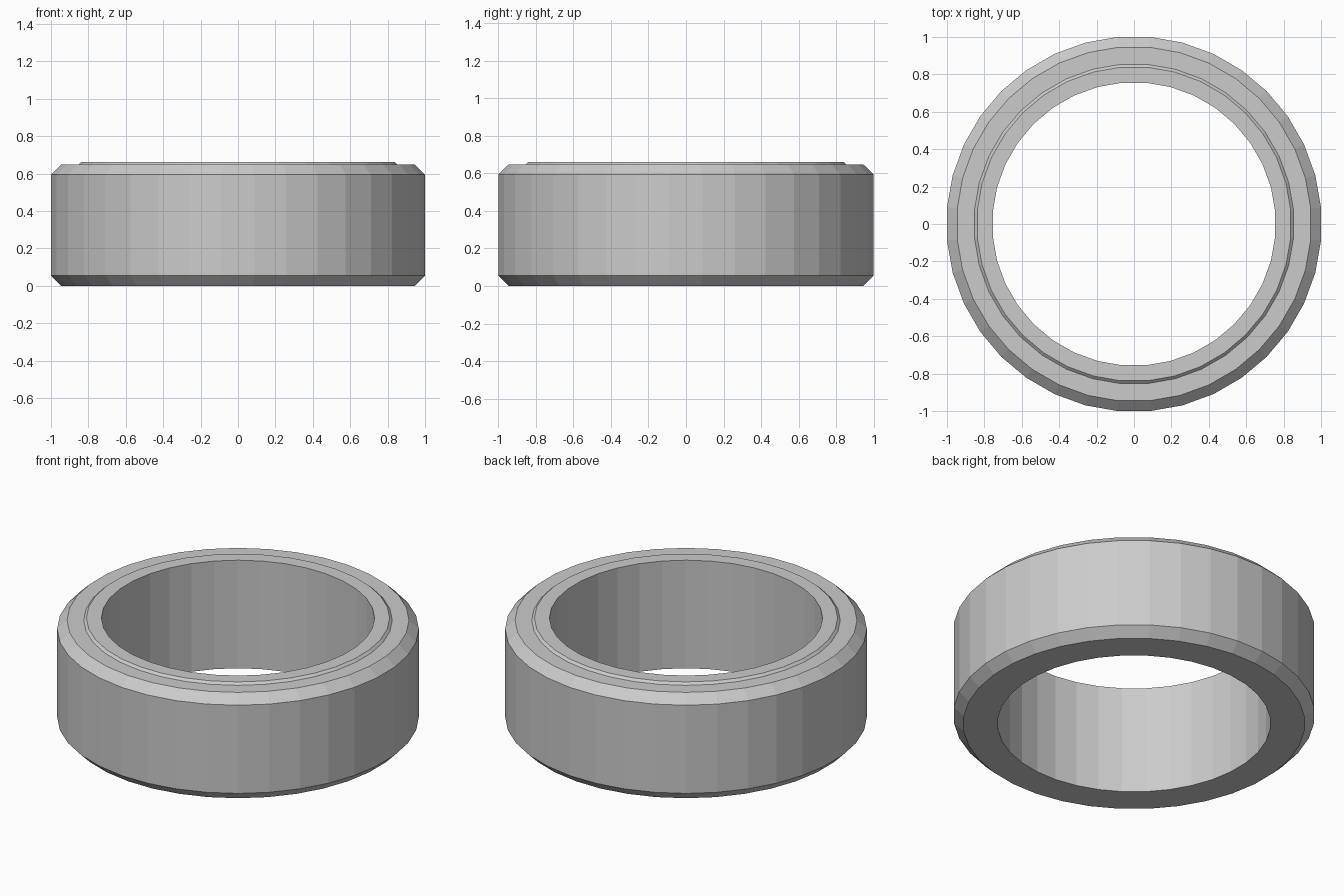
import bpy, bmesh
from math import cos, sin, pi

if "Cube" in bpy.data.objects:
    bpy.data.objects.remove(bpy.data.objects["Cube"])

SIDES = 36
# Cross-section as (apothem, height): chamfered outside, low raised lip on top, straight bore
PROFILE = [(0.755, 0), (0.945, 0), (1.0, 0.055), (1.0, 0.595),
           (0.945, 0.648), (0.853, 0.648), (0.838, 0.662), (0.755, 0.662)]


def lathe(name, profile, sides):
    """Spin a closed profile around z, with flats facing the axes."""
    bm = bmesh.new()
    rings = []
    for i in range(sides):
        a = 2 * pi * (i + 0.5) / sides
        rings.append([bm.verts.new((r / cos(pi / sides) * cos(a),
                                    r / cos(pi / sides) * sin(a), z))
                      for r, z in profile])
    n = len(profile)
    for i in range(sides):
        p, q = rings[i], rings[(i + 1) % sides]
        for j in range(n):
            k = (j + 1) % n
            bm.faces.new((p[j], q[j], q[k], p[k]))
    bmesh.ops.recalc_face_normals(bm, faces=bm.faces)
    mesh = bpy.data.meshes.new(name)
    bm.to_mesh(mesh)
    bm.free()
    obj = bpy.data.objects.new(name, mesh)
    bpy.context.collection.objects.link(obj)
    return obj


# Ring collar
lathe("ring_collar", PROFILE, SIDES)
